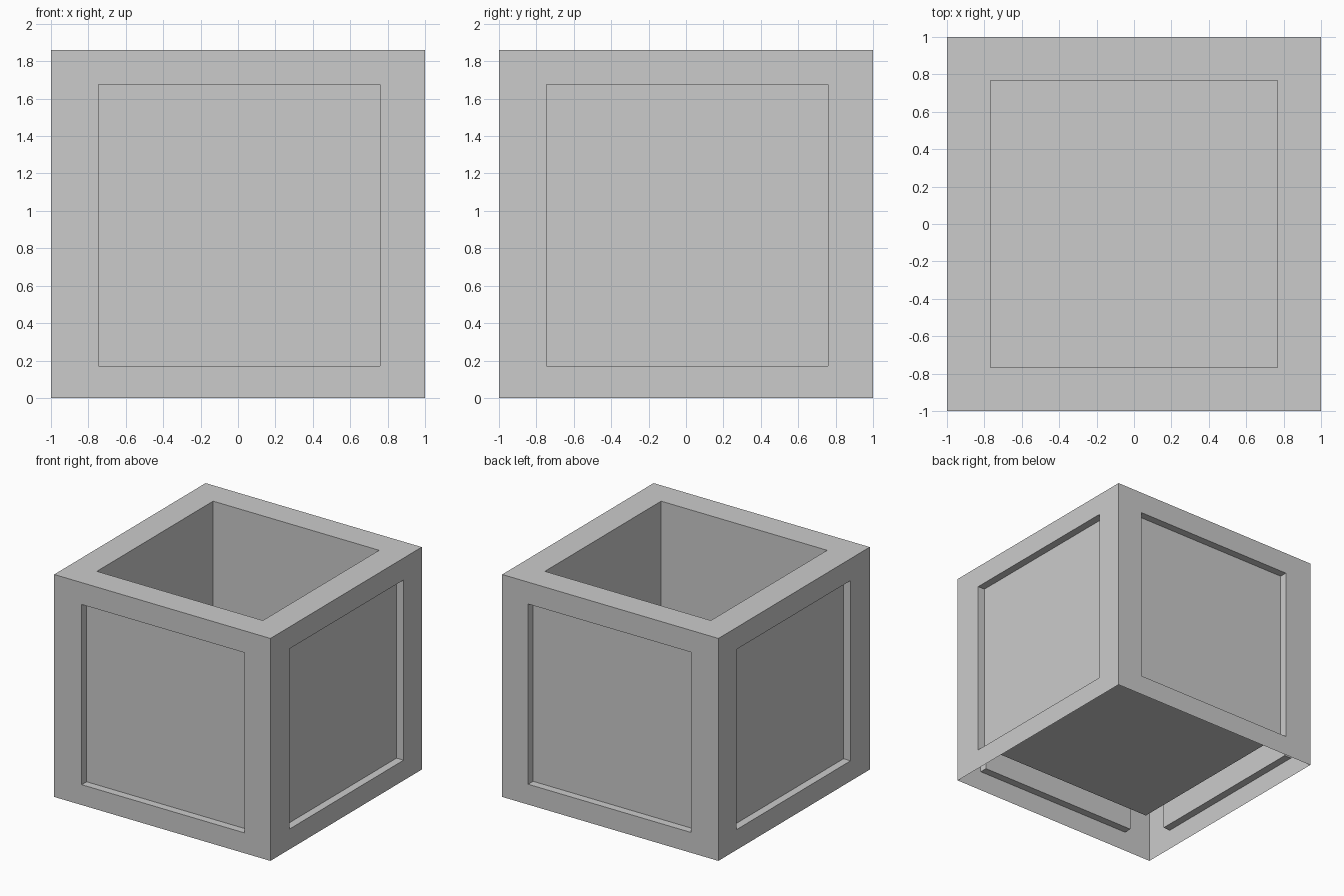
import bpy, bmesh
from mathutils import Matrix, Vector

if "Cube" in bpy.data.objects:
    bpy.data.objects.remove(bpy.data.objects["Cube"])

H = 1.86         # overall height
INNER = 0.768    # half width of the cavity
FLOOR = 0.23     # height of the cavity floor
DEPTH = 0.065    # depth of the side panels
LO, HI = -0.746, 0.76    # panel extent along each side
Z0, Z1 = 0.17, 1.677     # panel extent in height

bm = bmesh.new()


def extrude(face, offset):
    """Extrude one face and move the new cap by offset."""
    cap = bmesh.ops.extrude_discrete_faces(bm, faces=[face])["faces"][0]
    bmesh.ops.translate(bm, verts=cap.verts, vec=offset)
    return cap


# outer shell, open underneath
bmesh.ops.create_cube(bm, size=2,
                      matrix=Matrix.Translation((0, 0, H / 2)) @ Matrix.Diagonal((1, 1, H / 2, 1)))
bm.normal_update()
top = next(f for f in bm.faces if f.normal.z > 0.9)
bottom = next(f for f in bm.faces if f.normal.z < -0.9)
sides = [f for f in bm.faces if abs(f.normal.z) < 0.1]
bmesh.ops.delete(bm, geom=[bottom], context='FACES_ONLY')

# rim and cavity
bmesh.ops.inset_individual(bm, faces=[top], thickness=1 - INNER, use_even_offset=True)
extrude(top, Vector((0, 0, FLOOR - H)))

# recessed panel on each side
for side in sides:
    normal = side.normal.copy()
    axis = 0 if abs(normal.y) > 0.5 else 1
    bmesh.ops.inset_individual(bm, faces=[side], thickness=0.2, use_even_offset=True)
    for v in side.verts:
        v.co[axis] = LO if v.co[axis] < 0 else HI
        v.co.z = Z0 if v.co.z < H / 2 else Z1
    extrude(side, -normal * DEPTH)

mesh = bpy.data.meshes.new("planter_box")
bm.to_mesh(mesh)
bm.free()
bpy.context.collection.objects.link(bpy.data.objects.new("planter_box", mesh))
